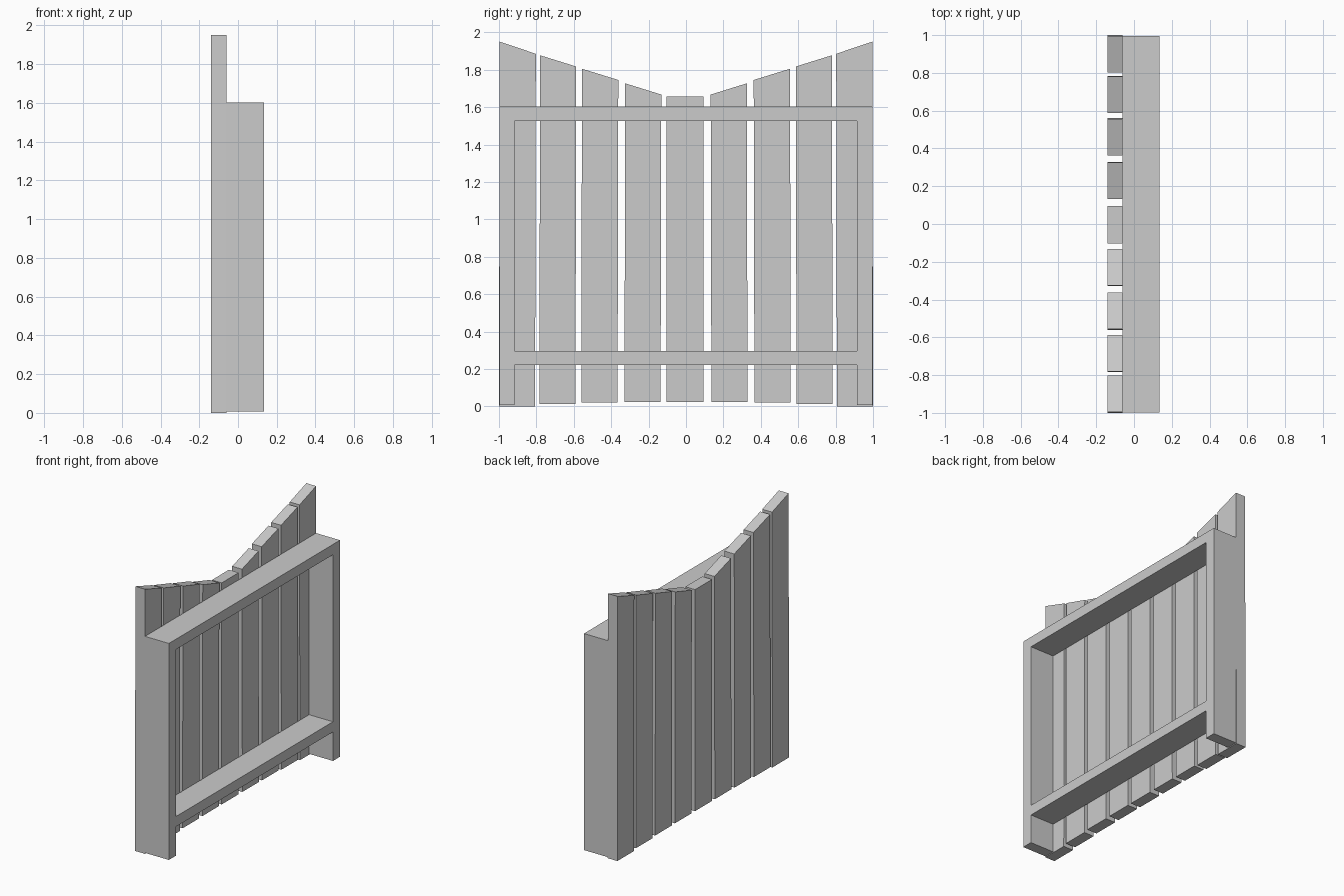
import bpy
import bmesh

cube = bpy.data.objects.get("Cube")
if cube:
    bpy.data.objects.remove(cube, do_unlink=True)

grey = bpy.data.materials.new("plain_grey")
grey.use_nodes = True
grey.diffuse_color = (0.6, 0.6, 0.6, 1)
grey.node_tree.nodes["Principled BSDF"].inputs["Base Color"].default_value = (0.6, 0.6, 0.6, 1)


def extruded_part(name, outlines, x_back, x_front):
    """Fill joined (y, z) outlines at x_back and extrude them to x_front."""
    bm = bmesh.new()
    for outline in outlines:
        bm.faces.new([bm.verts.new((x_back, y, z)) for y, z in outline])
    bmesh.ops.remove_doubles(bm, verts=bm.verts[:], dist=0.0001)
    result = bmesh.ops.extrude_face_region(bm, geom=bm.faces[:], use_keep_orig=True)
    moved = [g for g in result["geom"] if isinstance(g, bmesh.types.BMVert)]
    bmesh.ops.translate(bm, verts=moved, vec=(x_front - x_back, 0, 0))
    bmesh.ops.recalc_face_normals(bm, faces=bm.faces[:])
    mesh = bpy.data.meshes.new(name)
    bm.to_mesh(mesh)
    bm.free()
    mesh.materials.append(grey)
    obj = bpy.data.objects.new(name, mesh)
    bpy.context.collection.objects.link(obj)
    return obj


# Frame: two posts joined by a top rail and a raised bottom rail
columns = [-0.998, -0.918, 0.914, 0.996]
rows = [0.006, 0.22, 0.295, 1.527, 1.603]
cells = []
for c in range(3):
    for r in range(4):
        if c == 1 and r in (0, 2):
            continue  # openings
        y0, y1, z0, z1 = columns[c], columns[c + 1], rows[r], rows[r + 1]
        cells.append([(y0, z0), (y1, z0), (y1, z1), (y0, z1)])
extruded_part("frame", cells, -0.06, 0.135)

# Slats: inner edge, outer edge, bottom, inner top, outer top
slats = [
    (0.132, 0.325, 0.022, 1.667, 1.727),
    (0.362, 0.556, 0.020, 1.745, 1.805),
    (0.587, 0.780, 0.012, 1.817, 1.877),
    (0.803, 0.996, 0.000, 1.885, 1.950),
]
flare = 0.004  # slats lean outward slightly at the foot
for side, label in ((1, "back"), (-1, "front")):
    for i, (inner, outer, foot, top_in, top_out) in enumerate(slats, 1):
        outline = [(side * (inner + flare), foot), (side * (outer + flare), foot),
                   (side * outer, top_out), (side * inner, top_in)]
        extruded_part(f"{label}_slat_{i}", [outline], -0.14, -0.06)

extruded_part("middle_slat", [[(-0.104, 0.022), (0.094, 0.022),
                               (0.094, 1.656), (-0.104, 1.656)]], -0.14, -0.06)
